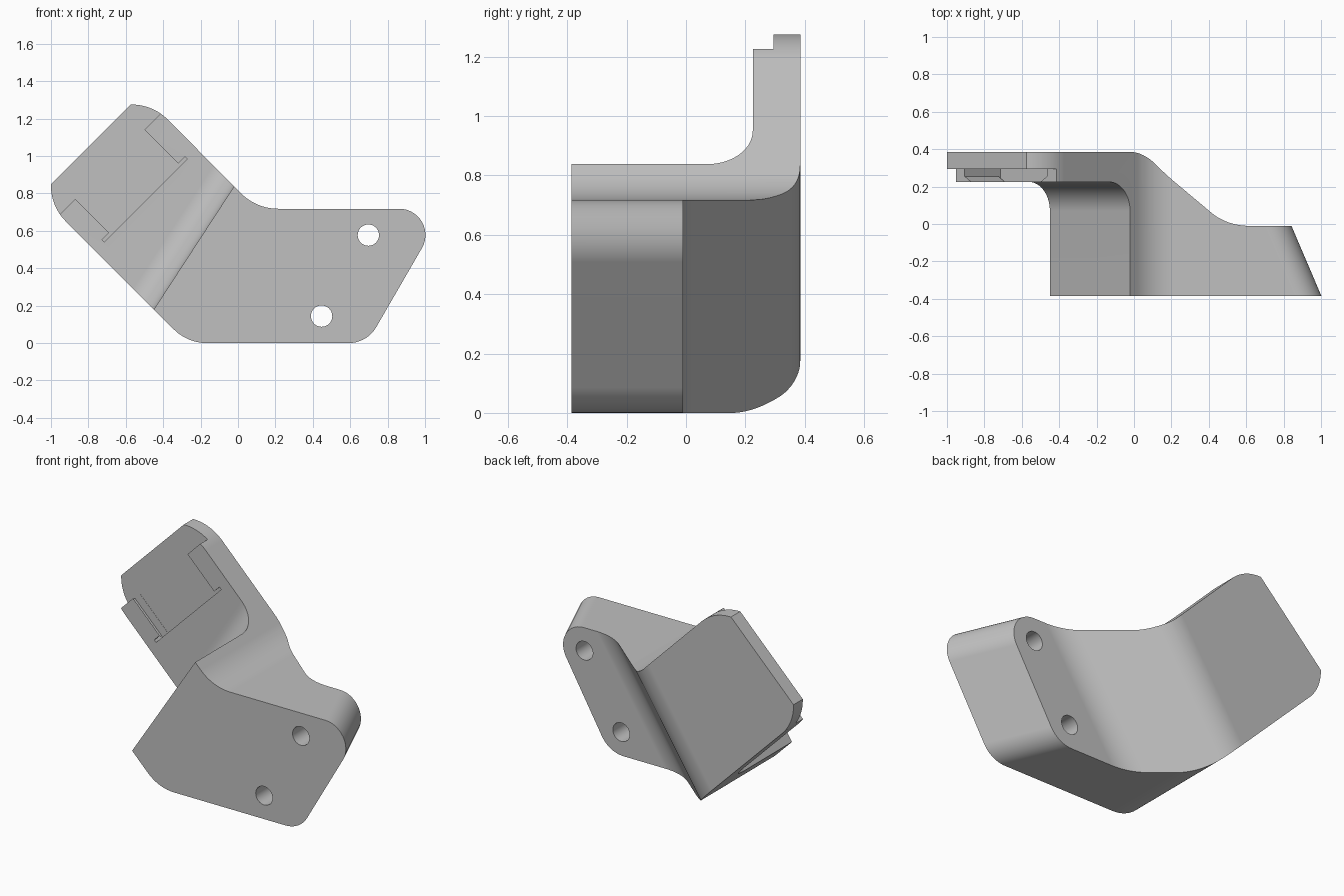
import bpy, bmesh, math
from mathutils import Vector

cube = bpy.data.objects.get("Cube")
if cube:
    bpy.data.objects.remove(cube, do_unlink=True)

grey = bpy.data.materials.new("plain grey")
grey.use_nodes = True
grey.diffuse_color = (0.53, 0.53, 0.53, 1)
grey.node_tree.nodes["Principled BSDF"].inputs["Base Color"].default_value = grey.diffuse_color

X, Y, Z = Vector((1, 0, 0)), Vector((0, 1, 0)), Vector((0, 0, 1))


def rounded(corners, steps=14):
    """Polygon from (a, b, radius) corners, with arcs where radius > 0."""
    out = []
    for i, (a, b, r) in enumerate(corners):
        p = Vector((a, b))
        if r == 0:
            out.append(p)
            continue
        v1 = (Vector(corners[i - 1][:2]) - p).normalized()
        v2 = (Vector(corners[(i + 1) % len(corners)][:2]) - p).normalized()
        half = v1.angle(v2) / 2
        centre = p + (v1 + v2).normalized() * (r / math.sin(half))
        start = p + v1 * (r / math.tan(half)) - centre
        end = p + v2 * (r / math.tan(half)) - centre
        sweep = math.pi - 2 * half
        for k in range(steps + 1):
            t = k / steps
            out.append(centre + (start * math.sin((1 - t) * sweep)
                                 + end * math.sin(t * sweep)) / math.sin(sweep))
    return out


def loft(name, ring_a, ring_b):
    """Closed solid between two matching rings, with normals outwards."""
    bm = bmesh.new()
    a = [bm.verts.new(p) for p in ring_a]
    b = [bm.verts.new(p) for p in ring_b]
    bm.faces.new(a)
    bm.faces.new(b[::-1])
    for i in range(len(a)):
        j = (i + 1) % len(a)
        bm.faces.new((a[j], a[i], b[i], b[j]))
    bm.normal_update()
    if bm.calc_volume(signed=True) < 0:
        bmesh.ops.reverse_faces(bm, faces=bm.faces[:])
    mesh = bpy.data.meshes.new(name)
    bm.to_mesh(mesh)
    bm.free()
    mesh.materials.append(grey)
    obj = bpy.data.objects.new(name, mesh)
    bpy.context.scene.collection.objects.link(obj)
    return obj


def prism(name, points, across, up, along, lo, hi):
    """Section in the across/up plane, extruded along a direction."""
    return loft(name, *[[across * p[0] + up * p[1] + along * s for p in points]
                        for s in (lo, hi)])


def combine(obj, tool, operation):
    """Apply a boolean at once and drop the tool."""
    mod = obj.modifiers.new("cut", 'BOOLEAN')
    mod.operation, mod.solver, mod.object = operation, 'EXACT', tool
    bpy.context.view_layer.update()
    evaluated = obj.evaluated_get(bpy.context.evaluated_depsgraph_get())
    mesh = bpy.data.meshes.new_from_object(evaluated)
    obj.modifiers.remove(mod)
    obj.data = mesh
    bpy.data.objects.remove(tool, do_unlink=True)


# Front outline, its right end leaning inwards towards the back
outline = rounded([(-1, 0.85, 0), (-1, 0.73, 0.27), (-0.27, 0, 0.25),
                   (0.69, 0, 0.17), (1.105, 0.718, 0.14), (0.098, 0.718, 0.28),
                   (-0.455, 1.275, 0.27), (-0.575, 1.275, 0)])


def outline_at(y):
    lean = 0.427 * (y + 0.385)
    return [(p.x - (lean if p.x > 0.5 else 0), y, p.y) for p in outline]


bracket = loft("bracket", outline_at(-0.5), outline_at(0.5))

# Stepped thickness, swept along the slanted bend
bend_dir = Vector((0.546, 0, 0.838))
bend_across = Vector((0.838, 0, -0.546))
section = rounded([(1.5, -0.385, 0), (-0.475, -0.385, 0), (-0.475, 0.225, 0.155),
                   (-1.8, 0.225, 0), (-1.8, 0.385, 0), (-0.37, 0.385, 0.24),
                   (0.025, -0.01, 0.24), (1.5, -0.01, 0)])
combine(bracket, prism("bend", section, bend_across, Y, bend_dir, -3, 3), 'INTERSECT')

# Lowered end of the pad, with slot and relief groove
wide = Vector((1, 0, 1)).normalized()
slide = Vector((-1, 0, 1)).normalized()
lo, hi, lip = -0.071, 0.4525, 0.05
groove_lo, groove_hi = lo - lip - 0.002, hi + lip + 0.002
pocket = [(-0.7, 1.16), (lo, 1.16), (lo, 0.905), (groove_lo, 0.905),
          (groove_lo, 0.888), (groove_hi, 0.888), (groove_hi, 0.905),
          (hi, 0.905), (hi, 1.16), (1.1, 1.16), (1.1, 1.6), (-0.7, 1.6)]
combine(bracket, prism("pocket", pocket, wide, slide, Y, 0.1, 0.295), 'DIFFERENCE')

# Dovetail undercut beneath the slot lips
dovetail = [(lo + lip, 0.195), (lo - lip, 0.255), (lo - lip, 0.294),
            (hi + lip, 0.294), (hi + lip, 0.255), (hi - lip, 0.195)]
combine(bracket, prism("dovetail", dovetail, wide, Y, slide, 0.895, 1.4), 'DIFFERENCE')

# Two through holes
for x, z in ((0.697, 0.577), (0.447, 0.144)):
    ring = [(x + 0.057 * math.cos(k * math.pi / 24), z + 0.057 * math.sin(k * math.pi / 24))
            for k in range(48)]
    combine(bracket, prism("hole", ring, X, Z, Y, -0.6, 0.6), 'DIFFERENCE')

# Smooth curves, crisp edges
bpy.ops.object.select_all(action='DESELECT')
bracket.select_set(True)
bpy.context.view_layer.objects.active = bracket
bpy.ops.object.shade_smooth_by_angle(angle=math.radians(20))
weighted = bracket.modifiers.new("even shading", 'WEIGHTED_NORMAL')
weighted.keep_sharp = True
